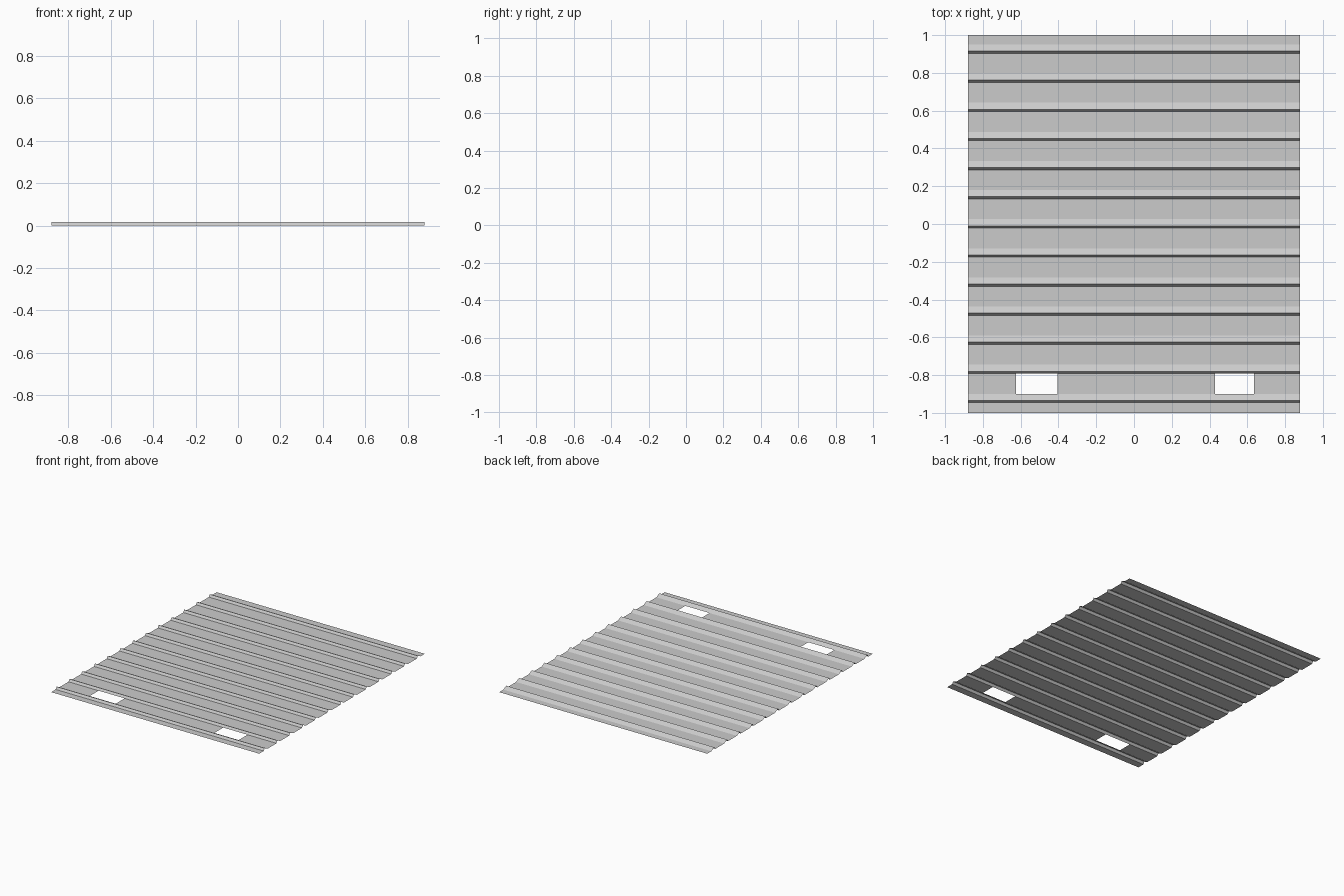
import bpy, bmesh

if "Cube" in bpy.data.objects:
    bpy.data.objects.remove(bpy.data.objects["Cube"])

HALF_X, RIB_H, PITCH = 0.88, 0.017, 0.1541
# Cross-section along y: steep front of each rib, gentle slope behind it
profile = [(-1.0, 0.0)]
for i in range(13):
    y = -0.946 + i * PITCH
    profile += [(y, 0.0), (y + 0.012, RIB_H), (y + 0.047, 0.0)]
profile.append((1.0, 0.0))

# Columns line up with the two rectangular openings in the second flat
xs = [-HALF_X, -0.625, -0.405, 0.43, 0.635, HALF_X]
HOLE_ROW, HOLE_COLS = 3, (1, 3)

bm = bmesh.new()
rows = [[bm.verts.new((x, y, z)) for x in xs] for y, z in profile]
for r in range(len(rows) - 1):
    for c in range(len(xs) - 1):
        if r == HOLE_ROW and c in HOLE_COLS:
            continue
        bm.faces.new((rows[r][c], rows[r][c + 1], rows[r + 1][c + 1], rows[r + 1][c]))

# Ribbed single-skin sheet
mesh = bpy.data.meshes.new("ribbed_sheet")
bm.to_mesh(mesh)
bm.free()
sheet = bpy.data.objects.new("ribbed_sheet", mesh)
bpy.context.collection.objects.link(sheet)
